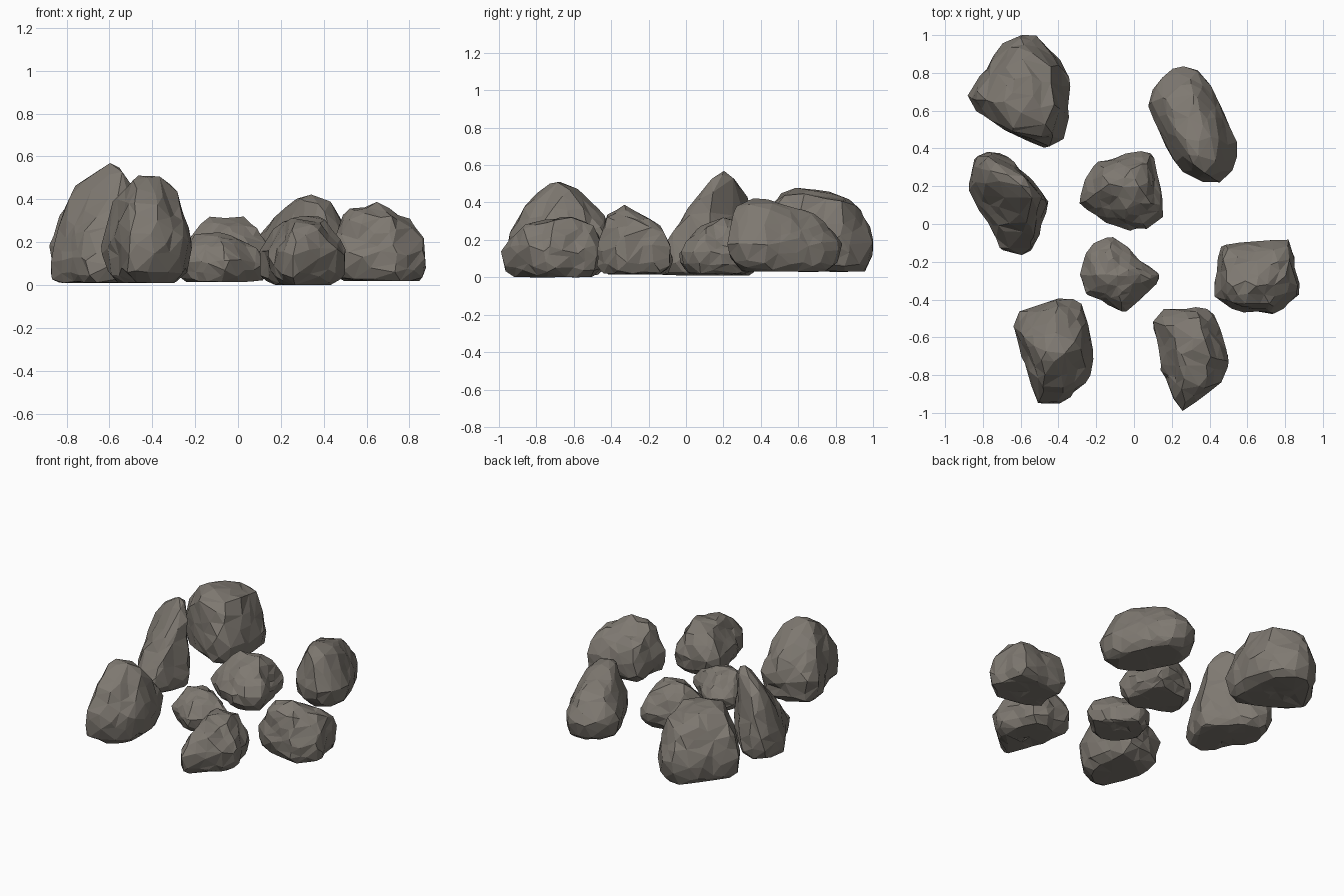
import bpy, bmesh, random
from mathutils import Vector, noise
from mathutils.bvhtree import BVHTree

random.seed(3)
noise.seed_set(3)

stone = bpy.data.materials.new("warm grey stone")
stone.diffuse_color = (0.21, 0.19, 0.165, 1)


def rock(name, outline, crown, widest=0.15, base=0.0, foot=0.8, rough=1.0):
    """Boulder: plan outline at its widest height, crown points above, smaller foot below."""
    cx = sum(p[0] for p in outline) / len(outline)
    cy = sum(p[1] for p in outline) / len(outline)
    hull = bmesh.new()
    for x, y in outline:
        for s, z in ((1.0, widest), ((1 + foot) / 2 + 0.06, base + 0.045), (foot, base)):
            hull.verts.new((cx + (x - cx) * s, cy + (y - cy) * s, z))
    for p in crown:
        hull.verts.new(p)
    bmesh.ops.convex_hull(hull, input=hull.verts[:])
    loose = [v for v in hull.verts if not v.link_faces]
    bmesh.ops.delete(hull, geom=loose, context='VERTS')
    tree = BVHTree.FromBMesh(hull)
    hull.free()

    # Wrap a fine ball onto the hull, soften it and roughen the surface
    bm = bmesh.new()
    bmesh.ops.create_icosphere(bm, subdivisions=5, radius=1)
    mid = Vector((cx, cy, widest))
    for v in bm.verts:
        hit = tree.ray_cast(mid, v.co.normalized())[0]
        if hit:
            v.co = hit
    for _ in range(3):
        bmesh.ops.smooth_vert(bm, verts=bm.verts[:], factor=0.5,
                              use_axis_x=True, use_axis_y=True, use_axis_z=True)
    bm.normal_update()
    shift = Vector((random.uniform(0, 9), random.uniform(0, 9), 0))
    moves = []
    for v in bm.verts:
        n = noise.noise(v.co * 8 + shift) * 0.014 + noise.noise(v.co * 20 + shift) * 0.009
        moves.append(v.co + v.normal * (n * rough + 0.002))
    for v, co in zip(bm.verts, moves):
        v.co = co
        v.co.z = max(v.co.z, base)
    me = bpy.data.meshes.new(name)
    bm.to_mesh(me)
    bm.free()
    me.materials.append(stone)
    ob = bpy.data.objects.new(name, me)
    bpy.context.collection.objects.link(ob)
    # Chip the surface into flat facets
    dec = ob.modifiers.new("facets", 'DECIMATE')
    dec.ratio = 0.045
    return ob


# Big boulder, back left
rock("back_left_boulder",
     [(-.60, 1.005), (-.50, .985), (-.38, .86), (-.34, .72), (-.37, .44), (-.45, .40),
      (-.64, .48), (-.83, .59), (-.875, .67), (-.82, .78), (-.70, .95)],
     [(-.66, .50, .43), (-.46, .46, .40), (-.42, .62, .45), (-.56, .58, .475), (-.74, .64, .46),
      (-.62, .76, .465), (-.45, .84, .41), (-.60, .94, .38), (-.83, .68, .33)],
     widest=0.18, base=0.03)

# Tall leaning slab, left
rock("left_slab",
     [(-.76, .385), (-.85, .355), (-.875, .18), (-.78, .04), (-.70, -.13), (-.62, -.16),
      (-.54, -.155), (-.455, .11), (-.54, .225), (-.68, .355)],
     [(-.55, .19, .605), (-.57, .24, .57), (-.50, .15, .54), (-.68, .22, .53), (-.75, .29, .48),
      (-.80, .25, .42), (-.70, .02, .28), (-.55, -.02, .24), (-.77, .36, .37)],
     widest=0.12, base=0.01, foot=0.86, rough=0.8)

# Lumpy boulder, front left
rock("front_left_boulder",
     [(-.64, -.53), (-.60, -.46), (-.40, -.395), (-.28, -.405), (-.25, -.48), (-.22, -.68),
      (-.24, -.83), (-.40, -.96), (-.51, -.965), (-.55, -.80)],
     [(-.47, -.69, .52), (-.37, -.68, .52), (-.30, -.64, .47), (-.43, -.57, .47), (-.57, -.60, .41),
      (-.48, -.84, .42), (-.37, -.86, .37), (-.26, -.70, .36), (-.40, -.45, .36)],
     widest=0.20, base=0.01, foot=0.68)

# Tapered rock, front right
rock("front_right_rock",
     [(.09, -.52), (.15, -.46), (.34, -.435), (.42, -.47), (.46, -.60), (.51, -.73),
      (.46, -.83), (.26, -1.005), (.21, -.95), (.15, -.75)],
     [(.18, -.52, .28), (.34, -.50, .27), (.36, -.60, .32), (.24, -.64, .31), (.42, -.72, .30),
      (.27, -.84, .285), (.38, -.85, .27), (.27, -.95, .21)],
     widest=0.15, base=0.0, foot=0.72)

# Angular block, right
rock("right_block",
     [(.42, -.39), (.44, -.26), (.46, -.11), (.825, -.08), (.84, -.2), (.875, -.33),
      (.87, -.38), (.74, -.475), (.57, -.455)],
     [(.64, -.33, .385), (.49, -.31, .34), (.48, -.15, .27), (.81, -.13, .26), (.81, -.30, .29),
      (.72, -.42, .32), (.54, -.42, .32), (.87, -.34, .22), (.66, -.16, .29)],
     widest=0.15, base=0.02, foot=0.82)

# Small pointed rock, centre front
rock("small_centre_rock",
     [(-.28, -.28), (-.265, -.15), (-.20, -.10), (-.12, -.06), (.01, -.17), (.155, -.28),
      (.07, -.37), (-.06, -.47), (-.25, -.37)],
     [(-.20, -.26, .235), (-.08, -.28, .245), (-.02, -.25, .225), (-.13, -.17, .22),
      (-.06, -.39, .19), (-.20, -.34, .20), (.08, -.29, .16)],
     widest=0.11, base=0.015, foot=0.78)

# Rounded rock, centre
rock("centre_rock",
     [(-.30, .10), (-.25, .25), (-.19, .335), (.05, .395), (.09, .375), (.14, .2),
      (.16, .05), (.10, -.015), (-.02, -.04), (-.24, .06)],
     [(-.14, .20, .315), (.02, .18, .32), (-.02, .30, .29), (-.20, .16, .25), (-.16, .28, .26),
      (.08, .12, .27), (-.04, .06, .26), (.07, .32, .24)],
     widest=0.13, base=0.02, foot=0.75)

# Long smooth boulder, back right
rock("back_right_boulder",
     [(.07, .63), (.10, .73), (.18, .81), (.25, .835), (.33, .82), (.41, .74),
      (.50, .53), (.545, .42), (.53, .28), (.46, .22), (.34, .225), (.21, .32)],
     [(.30, .35, .415), (.43, .33, .40), (.33, .43, .42), (.45, .44, .38), (.22, .50, .37),
      (.36, .54, .385), (.17, .66, .32), (.32, .68, .34), (.25, .77, .27), (.38, .26, .38)],
     widest=0.18, base=0.03, foot=0.72, rough=0.6)
